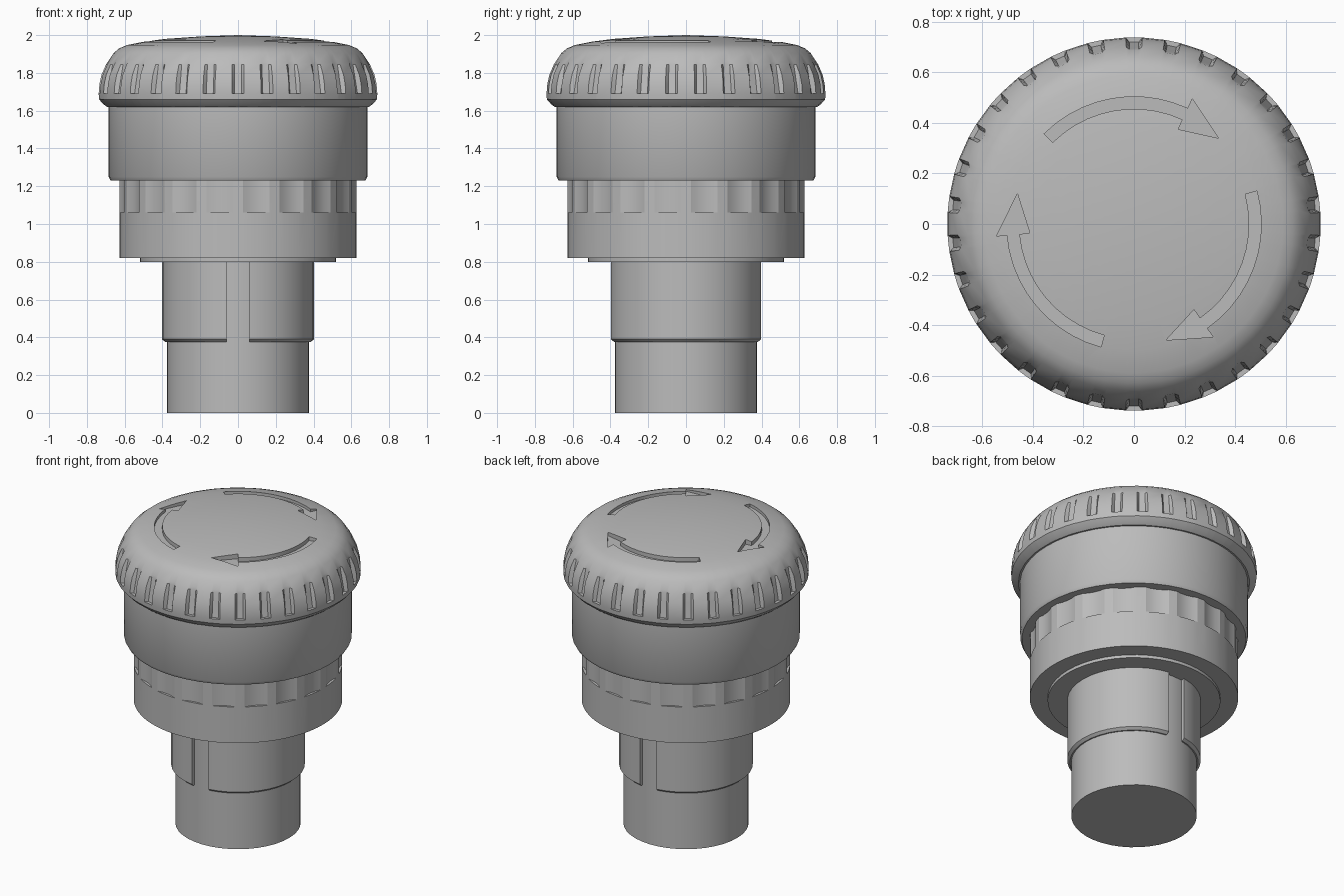
import bpy, bmesh
from math import sin, cos, radians

if "Cube" in bpy.data.objects:
    bpy.data.objects.remove(bpy.data.objects["Cube"])

GREY = (0.5, 0.5, 0.5, 1)
mat = bpy.data.materials.new("plain grey")
mat.use_nodes = True
mat.diffuse_color = GREY
mat.node_tree.nodes["Principled BSDF"].inputs["Base Color"].default_value = GREY


def to_object(name, bm):
    bmesh.ops.remove_doubles(bm, verts=bm.verts, dist=0.0002)
    bmesh.ops.recalc_face_normals(bm, faces=bm.faces)
    mesh = bpy.data.meshes.new(name)
    bm.to_mesh(mesh)
    bm.free()
    mesh.materials.append(mat)
    obj = bpy.data.objects.new(name, mesh)
    bpy.context.collection.objects.link(obj)
    return obj


def lathe(name, profile, angles, radius=lambda i, r, k: r):
    """Spin (r, z) rows; radius() may pull in row i at angle index k."""
    bm = bmesh.new()
    rows = [[bm.verts.new((radius(i, r, k) * cos(radians(a)),
                           radius(i, r, k) * sin(radians(a)), z))
             for k, a in enumerate(angles)] for i, (r, z) in enumerate(profile)]
    n = len(angles)
    for low, high in zip(rows, rows[1:]):
        for k in range(n):
            bm.faces.new((low[k], low[(k + 1) % n], high[(k + 1) % n], high[k]))
    return to_object(name, bm)


def prism(name, outline, z0, z1):
    bm = bmesh.new()
    face = bm.faces.new([bm.verts.new((x, y, z0)) for x, y in outline])
    top = bmesh.ops.extrude_face_region(bm, geom=[face])["geom"]
    for v in top:
        if isinstance(v, bmesh.types.BMVert):
            v.co.z = z1
    return to_object(name, bm)


def cut(obj, cutter):
    mod = obj.modifiers.new("cut", "BOOLEAN")
    mod.operation = "DIFFERENCE"
    mod.solver = "EXACT"
    mod.object = cutter
    bpy.context.view_layer.objects.active = obj
    bpy.ops.object.modifier_apply(modifier=mod.name)
    bpy.data.objects.remove(cutter)


def smooth(obj, angle=30):
    bpy.ops.object.select_all(action="DESELECT")
    obj.select_set(True)
    bpy.context.view_layer.objects.active = obj
    bpy.ops.object.shade_smooth_by_angle(angle=radians(angle))


def ring_angles(count):
    return [360 * k / count for k in range(count)]


# Mushroom cap with thirty grip notches around the rim
cap_profile = [(0, 1.62), (0.695, 1.62), (0.715, 1.635), (0.737, 1.66),
               (0.739, 1.69), (0.739, 1.69), (0.735, 1.74), (0.724, 1.79),
               (0.70, 1.845), (0.69, 1.86), (0.66, 1.905), (0.63, 1.93),
               (0.59, 1.947), (0.5, 1.965), (0.386, 1.98), (0.2, 1.993), (0, 2)]
cap_angles = [c * 12 + 90 + d for c in range(30) for d in (-2.5, -1.5, 1.5, 2.5)]


def notch(i, r, k):
    floor = 0.72 - 0.18 * (cap_profile[i][1] - 1.69)
    return min(r, floor) if 5 <= i <= 9 and k % 4 in (1, 2) else r


cap = lathe("cap", cap_profile, cap_angles, notch)

# Three turn arrows sunk into the top of the cap
for turn in (0, 120, 240):
    tail, neck, tip = 135 - turn, 65 - turn, 45.4 - turn
    sweep = [tail + (neck - tail) * s / 10 for s in range(11)]
    polar = [(0.504, a) for a in sweep] + [(0.546, neck), (0.477, tip), (0.414, neck)]
    polar += [(0.456, a) for a in reversed(sweep)]
    outline = [(r * cos(radians(a)), r * sin(radians(a))) for r, a in polar]
    cut(cap, prism("arrow_cutter", outline, 1.945, 2.1))
smooth(cap)

# Wide collar below the cap
smooth(lathe("collar", [(0, 1.23), (0.674, 1.23), (0.685, 1.25), (0.685, 1.63), (0, 1.63)],
             ring_angles(48)))

# Lower ring with twenty shallow scallops in its upper half
depths = (0, 0.012, 0.016, 0.012, 0)
ring_steps = [c * 18 + 9 + d for c in range(20) for d in (-6.5, -3.5, 0, 3.5, 6.5)]
smooth(lathe("fluted_ring", [(0, 0.82), (0.627, 0.82), (0.627, 1.06), (0.627, 1.06),
                             (0.627, 1.235), (0, 1.235)], ring_steps,
             lambda i, r, k: r - depths[k % 5] if i in (3, 4) else r), 20)

# Thin gasket under the ring
smooth(lathe("gasket", [(0, 0.80), (0.52, 0.80), (0.52, 0.825), (0, 0.825)], ring_angles(48)))

# Inner stem down to the base
smooth(lathe("stem", [(0, 0), (0.377, 0), (0.377, 0.81), (0, 0.81)], ring_angles(40)))

# Outer sleeve, slotted at the front and back
sleeve = lathe("sleeve", [(0.37, 0.375), (0.385, 0.375), (0.402, 0.39), (0.402, 0.81),
                          (0.37, 0.81), (0.37, 0.375)], ring_angles(40))
cut(sleeve, prism("slot_cutter", [(-0.06, -1), (0.06, -1), (0.06, 1), (-0.06, 1)], 0.3, 0.9))
smooth(sleeve)
